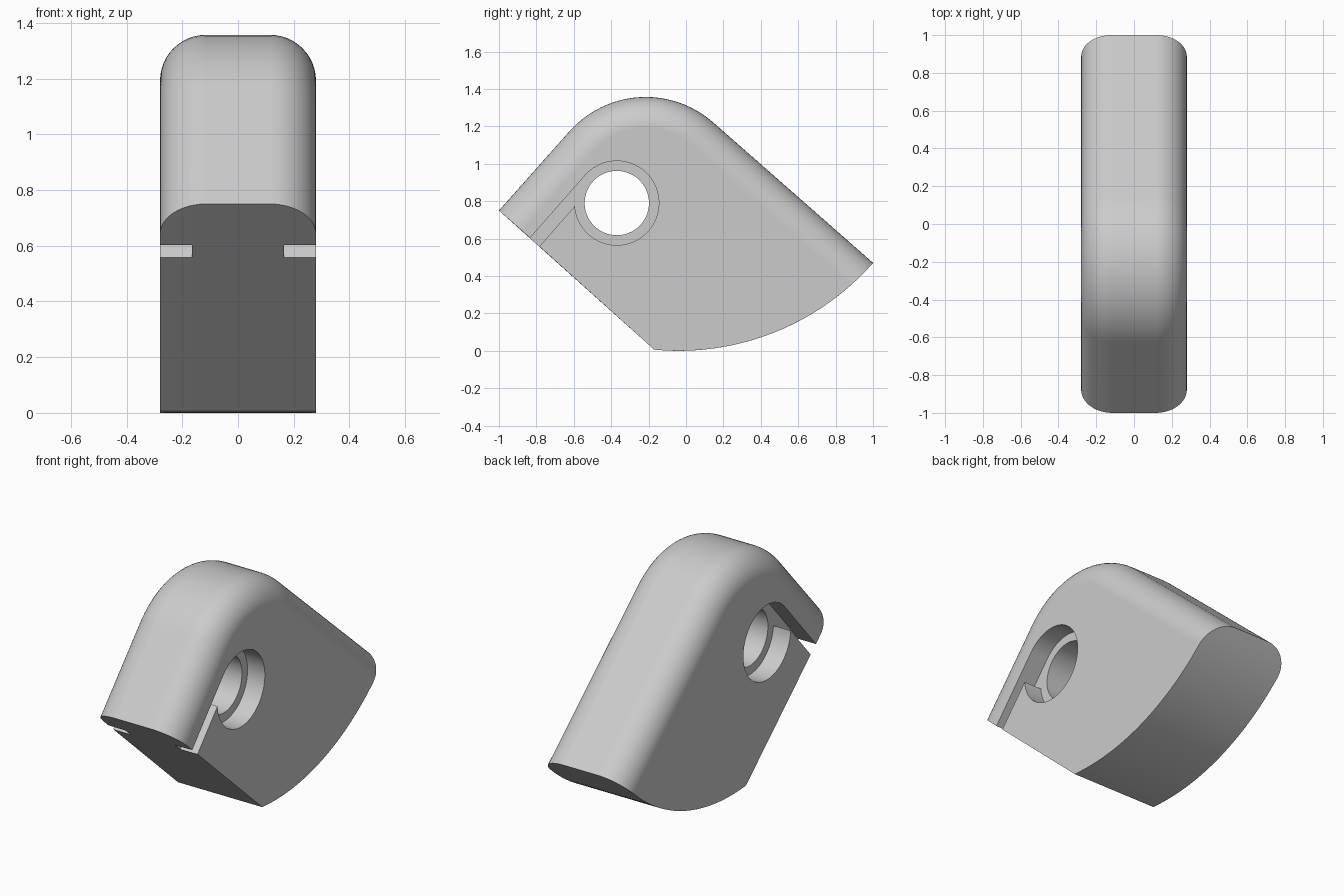
import bpy, bmesh
from math import sin, cos, pi, radians, sqrt, atan2
from mathutils import Vector

if "Cube" in bpy.data.objects:
    bpy.data.objects.remove(bpy.data.objects["Cube"], do_unlink=True)

HALF = 0.28                             # half width of the body
FILLET = 0.165                          # rounding of the upper edges
TILT = radians(48.7)
ALONG = Vector((cos(TILT), sin(TILT)))  # up the short slope, in (y, z)
OUT = Vector((-sin(TILT), cos(TILT)))   # out of the short slope
DOME, DOME_R = Vector((-0.215, 0.811)), 0.546
NOSE = Vector((-1, 0.75))
HEEL_C, HEEL_R = Vector((-0.04, 1.386)), 1.386
TOE = Vector((-0.17, 0.006))
BORE, BORE_R, RECESS_R = Vector((-0.37, 0.79)), 0.172, 0.225
SLOT_W, RECESS_DEPTH = 0.067, 0.115

grey = bpy.data.materials.new("light grey")
grey.use_nodes = True
colour = (0.6, 0.6, 0.6, 1)
grey.diffuse_color = colour
grey.node_tree.nodes["Principled BSDF"].inputs["Base Color"].default_value = colour


def arc(centre, r, a0, a1, n):
    return [centre + r * Vector((cos(a0 + (a1 - a0) * i / n), sin(a0 + (a1 - a0) * i / n)))
            for i in range(n + 1)]


def loft(name, sections):
    """Join (x, outline) sections into a closed solid."""
    bm = bmesh.new()
    rings = [[bm.verts.new((x, p.x, p.y)) for p in pts] for x, pts in sections]
    for a, b in zip(rings, rings[1:]):
        for i in range(len(a)):
            j = (i + 1) % len(a)
            bm.faces.new((a[i], a[j], b[j], b[i]))
    bm.faces.new(rings[0])
    bm.faces.new(rings[-1])
    bmesh.ops.recalc_face_normals(bm, faces=bm.faces)
    mesh = bpy.data.meshes.new(name)
    bm.to_mesh(mesh)
    bm.free()
    mesh.materials.append(grey)
    ob = bpy.data.objects.new(name, mesh)
    bpy.context.collection.objects.link(ob)
    return ob


def outline(inset):
    """Side profile with the upper boundary moved inwards."""
    nose = NOSE - OUT * inset
    dome = arc(DOME, DOME_R - inset, TILT + pi / 2, TILT, 24)
    # where the long slope meets the curved underside
    start = dome[-1] - HEEL_C
    down = -OUT
    b = start.dot(down)
    tail = HEEL_C + start + down * (-b + sqrt(b * b - start.dot(start) + HEEL_R ** 2))
    a0, a1 = [atan2(*(p - HEEL_C).yx) for p in (tail, TOE)]
    return [nose] + dome + arc(HEEL_C, HEEL_R, a0, a1, 24)


# Body: flat middle, rounded upper edges on both sides
steps = 12
side = []
for i in range(steps + 1):
    t = pi / 2 * i / steps
    side.append((HALF - FILLET + FILLET * sin(t), outline(FILLET * (1 - cos(t)))))
body = loft("body", [(-x, pts) for x, pts in reversed(side)] + side)

# Cutters: through bore, and a round recess with an open slot on each side
circle = arc(BORE, BORE_R, 0, 2 * pi, 64)[:-1]
cutters = [loft("bore_cutter", [(-0.5, circle), (0.5, circle)])]
inner = RECESS_R - SLOT_W
end_angle = -pi - atan2(inner, sqrt(RECESS_R ** 2 - inner ** 2))
keyhole = arc(BORE, RECESS_R, TILT + pi / 2, TILT + end_angle, 64)
keyhole += [BORE - ALONG * 0.6 + OUT * inner, BORE - ALONG * 0.6 + OUT * RECESS_R]
for s, label in ((1, "left"), (-1, "right")):
    cutters.append(loft(label + "_recess_cutter",
                        [(s * (HALF - RECESS_DEPTH), keyhole), (s * 0.5, keyhole)]))

bpy.ops.object.select_all(action='DESELECT')
body.select_set(True)
bpy.context.view_layer.objects.active = body
for c in cutters:
    c.hide_render = True
    mod = body.modifiers.new(c.name, 'BOOLEAN')
    mod.operation = 'DIFFERENCE'
    mod.solver = 'EXACT'
    mod.object = c
    bpy.ops.object.modifier_apply(modifier=mod.name)
    bpy.data.objects.remove(c, do_unlink=True)

# Smooth curves, crisp edges, flat sides
bpy.ops.object.shade_smooth_by_angle(angle=radians(30))
weighted = body.modifiers.new("flat_sides", 'WEIGHTED_NORMAL')
weighted.keep_sharp = True
